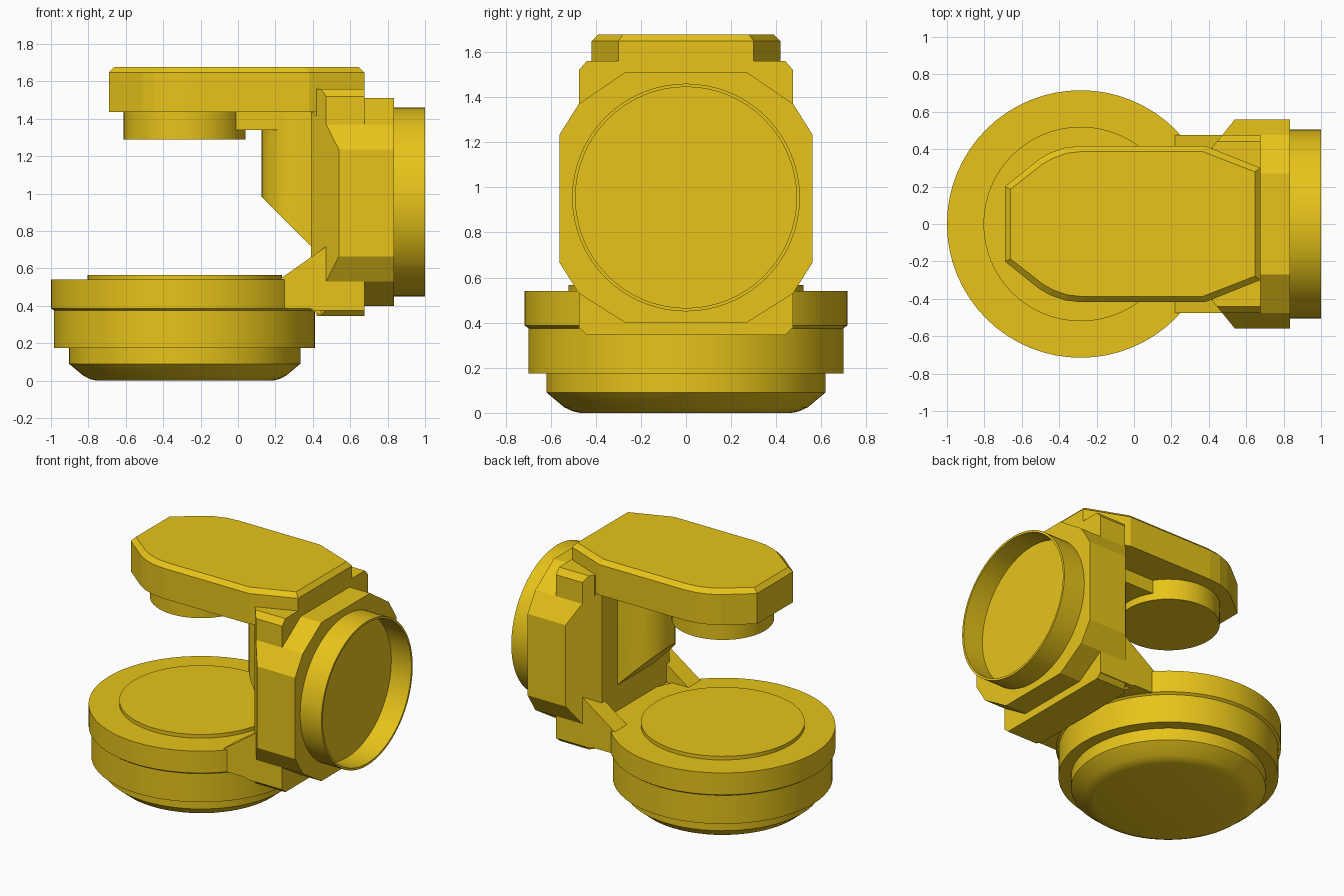
import bpy, bmesh, math
from mathutils import Vector

if "Cube" in bpy.data.objects:
    bpy.data.objects.remove(bpy.data.objects["Cube"])

gold = bpy.data.materials.new("gold")
gold.diffuse_color = (0.8, 0.55, 0.01, 1)
gold.use_nodes = True
gold.node_tree.nodes["Principled BSDF"].inputs["Base Color"].default_value = gold.diffuse_color
CX = -0.285   # axis of the round base and upper pad
RZ = 0.955    # height of the side ring axis


def finish(name, bm, smooth=False):
    bmesh.ops.recalc_face_normals(bm, faces=bm.faces[:])
    me = bpy.data.meshes.new(name)
    bm.to_mesh(me)
    bm.free()
    ob = bpy.data.objects.new(name, me)
    bpy.context.collection.objects.link(ob)
    me.materials.append(gold)
    if smooth:
        bpy.context.view_layer.objects.active = ob
        ob.select_set(True)
        bpy.ops.object.shade_smooth_by_angle(angle=math.radians(25))
        ob.select_set(False)
    return ob


def skin(loops):
    """Bridge equal-length closed loops and cap both ends."""
    bm = bmesh.new()
    rings = [[bm.verts.new(p) for p in lp] for lp in loops]
    n = len(rings[0])
    for a, b in zip(rings, rings[1:]):
        for i in range(n):
            j = (i + 1) % n
            bm.faces.new((a[i], a[j], b[j], b[i]))
    bm.faces.new(rings[0][::-1])
    bm.faces.new(rings[-1])
    return bm


def prism(pts, axis, a, b):
    """Extrude a 2D outline along an axis: x takes (y,z), y takes (x,z), z takes (x,y)."""
    def at(p, d):
        return {'x': (d, *p), 'y': (p[0], d, p[1]), 'z': (*p, d)}[axis]
    return skin([[at(p, d) for p in pts] for d in (a, b)])


def lathe(profile, origin, axis='z', seg=64):
    """Turn (radius, distance) pairs about an axis."""
    loops = []
    for r, d in profile:
        lp = []
        for i in range(seg):
            t = math.tau * i / seg
            u, v = r * math.cos(t), r * math.sin(t)
            lp.append(Vector(origin) + Vector((u, v, d) if axis == 'z' else (d, u, v)))
        loops.append(lp)
    return skin(loops)


def mirror(half):
    """Complete an outline that is symmetric in its first coordinate."""
    return half + [(-u, v) for u, v in reversed(half)]


def cut(bm, co, no):
    """Slice off everything on the normal side of a plane and close the hole."""
    r = bmesh.ops.bisect_plane(bm, geom=bm.verts[:] + bm.edges[:] + bm.faces[:],
                               plane_co=co, plane_no=no, clear_outer=True)
    edges = [e for e in r['geom_cut'] if isinstance(e, bmesh.types.BMEdge)]
    bmesh.ops.holes_fill(bm, edges=edges)


def taper_sides(bm):
    for s in (1, -1):
        cut(bm, (0.54, s * 0.56, 0), (-0.185, s * 0.15, 0))


# Round base with its raised disc
finish("base", lathe([(0.47, 0), (0.505, 0.008), (0.54, 0.025), (0.618, 0.09),
                      (0.618, 0.175), (0.698, 0.175), (0.698, 0.375), (0.715, 0.387),
                      (0.715, 0.54), (0.52, 0.54), (0.52, 0.566)], (CX, 0, 0)), True)

# Faceted housing, tapered toward the column
bm = prism(mirror([(0.27, 0.4), (0.475, 0.53), (0.56, 0.665),
                   (0.56, 1.235), (0.475, 1.37), (0.27, 1.51)]), 'x', 0.39, 0.835)
taper_sides(bm)
finish("housing", bm)

# Upright frame behind the housing, with trimmed corners
bm = prism(mirror([(0.44, 0.345), (0.475, 0.38), (0.475, 0.53), (0.42, 0.6),
                   (0.42, 1.3), (0.475, 1.37), (0.475, 1.52), (0.44, 1.56)]),
           'x', 0.42, 0.675)
taper_sides(bm)
finish("frame", bm)

# Foot joining the frame to the base, and its two ramped cheeks
finish("foot", prism([(0.2, 0.385), (0.38, 0.385), (0.45, 0.345), (0.675, 0.345),
                      (0.675, 0.53), (0.2, 0.53)], 'y', -0.44, 0.44))
for s, side in ((1, "back"), (-1, "front")):
    finish("cheek_" + side, prism([(0.22, 0.385), (0.385, 0.385), (0.41, 0.375),
                                   (0.675, 0.375), (0.675, 0.53), (0.475, 0.53),
                                   (0.475, 0.72), (0.22, 0.54)],
                                  'y', s * 0.34, s * 0.475))

# Rounded column with a sloped lower end
arc = [(0.325 - 0.2 * math.sin(t), 0.2 * math.cos(t))
       for t in [math.pi * i / 16 for i in range(17)]]
bm = prism([(0.42, 0.2)] + arc + [(0.42, -0.2)], 'z', 0.6, 1.45)
cut(bm, (0.125, 0, 0.985), (-0.265, 0, -0.265))
finish("column", bm, True)

# Hollow side ring
finish("side_ring", lathe([(0.505, 0.8), (0.505, 1.0), (0.49, 1.0), (0.49, 0.845)],
                          (0, 0, RZ), 'x'), True)

# Top plate with bevelled upper rim
half = [(0.675, 0.3), (0.38, 0.418), (-0.28, 0.418), (-0.37, 0.408),
        (-0.45, 0.38), (-0.51, 0.345), (-0.69, 0.2)]
outline = half + [(x, -y) for x, y in reversed(half)]
top = [(-0.007 + (x + 0.007) * 0.957, y * 0.93, 1.678) for x, y in outline]
finish("top_plate", skin([[(x, y, 1.435) for x, y in outline],
                          [(x, y, 1.648) for x, y in outline], top]))

# Round pad and rib under the top plate
finish("pad", lathe([(0.326, 1.29), (0.326, 1.45)], (CX, 0, 0)), True)
finish("rib", prism([(-0.1, 1.34), (0.42, 1.34), (0.42, 1.45), (-0.1, 1.45)],
                    'y', -0.175, 0.175))
